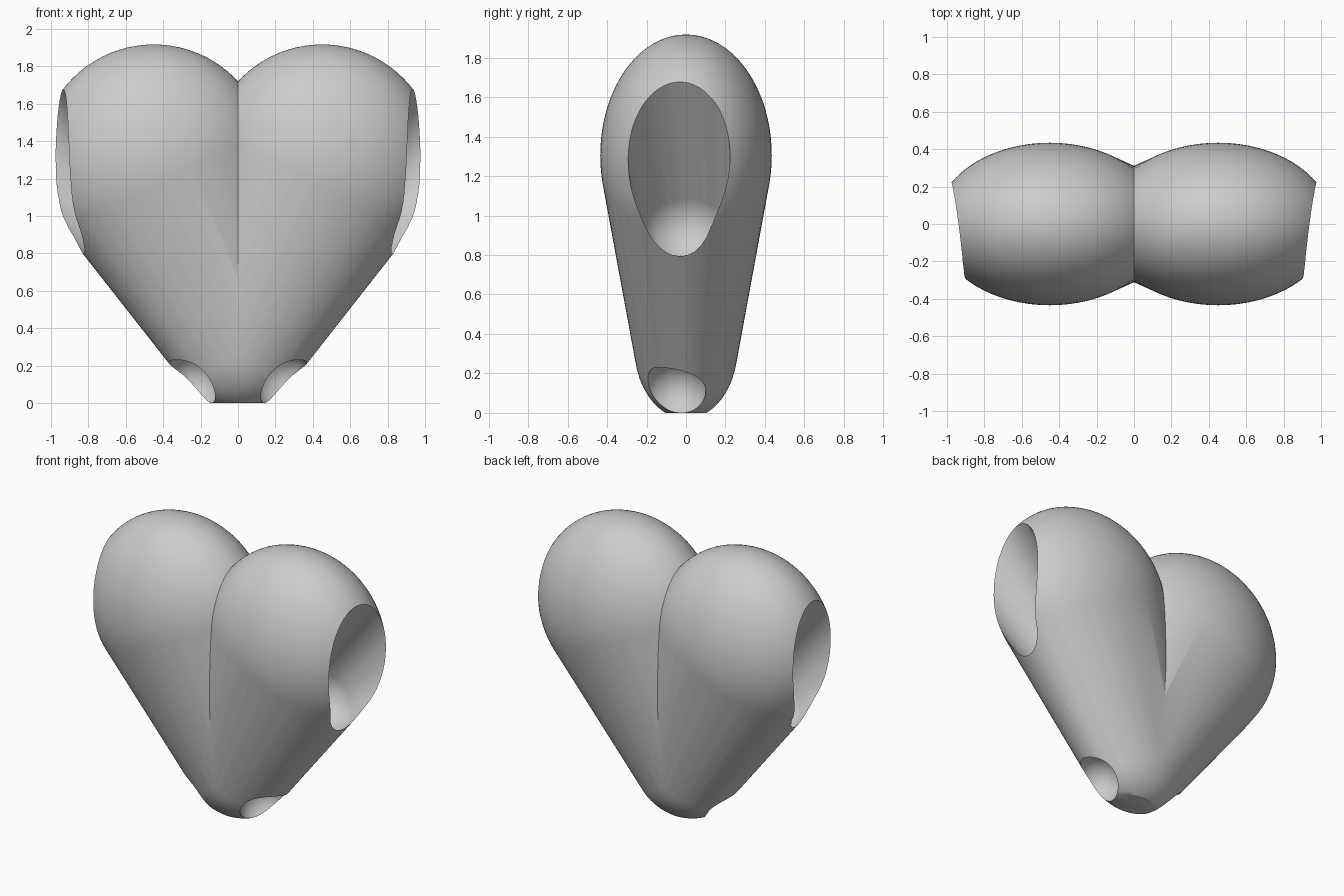
import bpy, bmesh, math
from mathutils import Vector

cube = bpy.data.objects.get("Cube")
if cube:
    bpy.data.objects.remove(cube, do_unlink=True)

# Single matte grey
grey = bpy.data.materials.new("plain grey")
grey.use_nodes = True
colour = (0.6, 0.6, 0.6, 1)
grey.diffuse_color = colour
grey.node_tree.nodes["Principled BSDF"].inputs["Base Color"].default_value = colour


def ball_points(centre, radius, depth, mirror, around=72, rings=40):
    """Points spread over a ball, squeezed front to back by depth."""
    c = Vector((centre[0] * mirror, centre[1], centre[2]))
    points = [c + Vector((0, 0, radius)), c - Vector((0, 0, radius))]
    for i in range(1, rings):
        tilt = math.pi * i / rings
        for j in range(around):
            turn = math.tau * j / around
            points.append(c + radius * Vector((
                math.sin(tilt) * math.cos(turn),
                math.sin(tilt) * math.sin(turn) * depth,
                math.cos(tilt))))
    return points


def hull(name, balls, depth=1.0, mirror=1):
    """Convex skin stretched over two balls given as (centre, radius)."""
    bm = bmesh.new()
    for centre, radius in balls:
        for point in ball_points(centre, radius, depth, mirror):
            bm.verts.new(point)
    bmesh.ops.convex_hull(bm, input=bm.verts[:])
    loose = [v for v in bm.verts if not v.link_faces]
    bmesh.ops.delete(bm, geom=loose, context="VERTS")
    bmesh.ops.recalc_face_normals(bm, faces=bm.faces[:])
    mesh = bpy.data.meshes.new(name)
    bm.to_mesh(mesh)
    bm.free()
    mesh.materials.append(grey)
    obj = bpy.data.objects.new(name, mesh)
    bpy.context.collection.objects.link(obj)
    return obj


def combine(body, other, operation):
    mod = body.modifiers.new(operation, "BOOLEAN")
    mod.operation = operation
    mod.solver = "EXACT"
    mod.object = other
    bpy.context.view_layer.objects.active = body
    bpy.ops.object.modifier_apply(modifier=mod.name)
    bpy.data.objects.remove(other, do_unlink=True)


# Heart body: two tapered lobes that share a rounded tip
tip = ((0, 0, 0.34), 0.37)
lobe = ((0.45, 0, 1.305), 0.612)
body = hull("heart_body", [tip, lobe], depth=0.71)
combine(body, hull("other_lobe", [tip, lobe], depth=0.71, mirror=-1), "UNION")

# Sockets for raised arms and splayed legs
shoulder = Vector((0.67, -0.01, 0.95))
arm = [(shoulder, 0.22), (shoulder + Vector((0.6, -0.06, 0.67)), 0.305)]
hip = Vector((0.25, -0.06, 0.11))
leg = [(hip, 0.16), (hip + Vector((0.2, -0.04, -0.16)), 0.16)]
for side in (1, -1):
    combine(body, hull("arm_socket", arm, mirror=side), "DIFFERENCE")
    combine(body, hull("leg_socket", leg, mirror=side), "DIFFERENCE")

# Flat foot on the ground
bpy.ops.mesh.primitive_cube_add(size=2, location=(0, 0, -1))
combine(body, bpy.context.object, "DIFFERENCE")

# Smooth surfaces with crisp socket rims
for o in bpy.context.selected_objects:
    o.select_set(False)
body.select_set(True)
bpy.context.view_layer.objects.active = body
bpy.ops.object.shade_smooth_by_angle(angle=math.radians(30))
